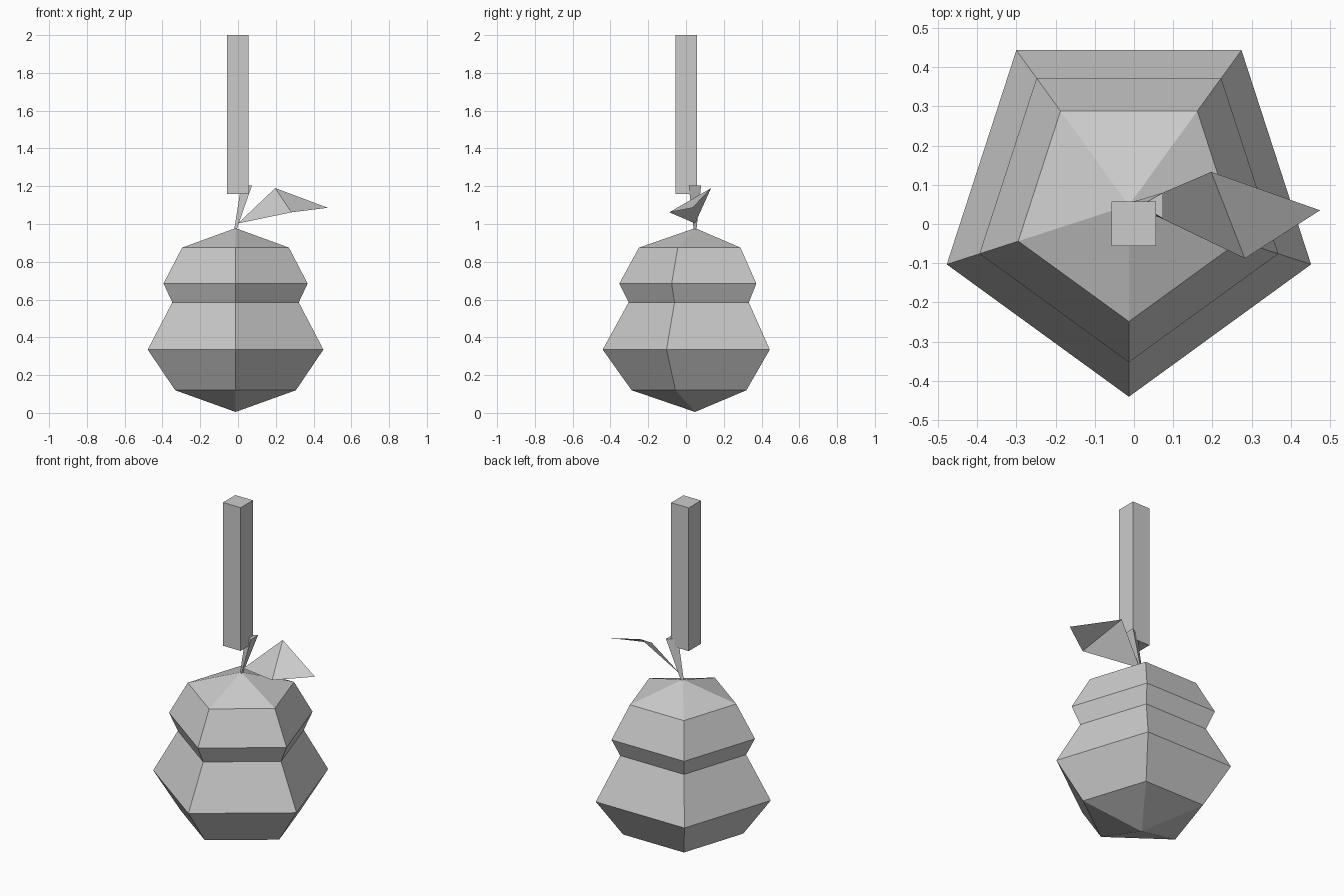
import bpy, math

if "Cube" in bpy.data.objects:
    bpy.data.objects.remove(bpy.data.objects["Cube"])

grey = bpy.data.materials.new("plain grey")
grey.diffuse_color = (0.6, 0.6, 0.6, 1)
grey.use_nodes = True
grey.node_tree.nodes["Principled BSDF"].inputs["Base Color"].default_value = grey.diffuse_color


def make(name, verts, faces):
    mesh = bpy.data.meshes.new(name)
    mesh.from_pydata(verts, [], faces)
    mesh.materials.append(grey)
    obj = bpy.data.objects.new(name, mesh)
    bpy.context.collection.objects.link(obj)
    return obj


def loft(name, sides, rings, start):
    """Skin regular polygon rings given as (x, y, z, radius); radius 0 is a tip."""
    verts, loops, faces = [], [], []
    for x, y, z, r in rings:
        n = sides if r else 1
        loops.append([len(verts) + i for i in range(n)])
        for i in range(n):
            a = start + math.tau * i / sides
            verts.append((x + r * math.cos(a), y + r * math.sin(a), z))
    for low, high in zip(loops, loops[1:]):
        for i in range(sides):
            j = (i + 1) % sides
            quad = [low[i % len(low)], low[j % len(low)],
                    high[j % len(high)], high[i % len(high)]]
            faces.append(list(dict.fromkeys(quad)))
    if len(loops[0]) > 1:
        faces.append(loops[0][::-1])
    if len(loops[-1]) > 1:
        faces.append(loops[-1])
    return make(name, verts, faces)


# Five-sided pear-shaped fruit with its pinched waist
CX, CY = -0.013, 0.048
profile = [(0.005, 0), (0.12, 0.336), (0.335, 0.489), (0.585, 0.352),
           (0.685, 0.401), (0.875, 0.297), (0.978, 0)]
loft("fruit_body", 5, [(CX, CY, z, r) for z, r in profile], -math.pi / 2)

# Three-sided stalk, leaning and widening upwards
loft("stalk", 3, [(CX, CY, 0.965, 0.008), (0.055, 0.047, 1.205, 0.038)], math.pi / 3)

# Folded leaf: two triangles
make("leaf", [(0.0, 0.048, 1.003), (0.283, -0.088, 1.062),
              (0.475, 0.035, 1.086), (0.197, 0.133, 1.19)],
     [(0, 1, 3), (1, 2, 3)])

# Square post hanging above the fruit
bpy.ops.mesh.primitive_cube_add(size=1, location=(-0.001, 0.001, 1.58))
post = bpy.context.object
post.name = "post"
post.scale = (0.114, 0.114, 0.84)
post.data.materials.append(grey)
